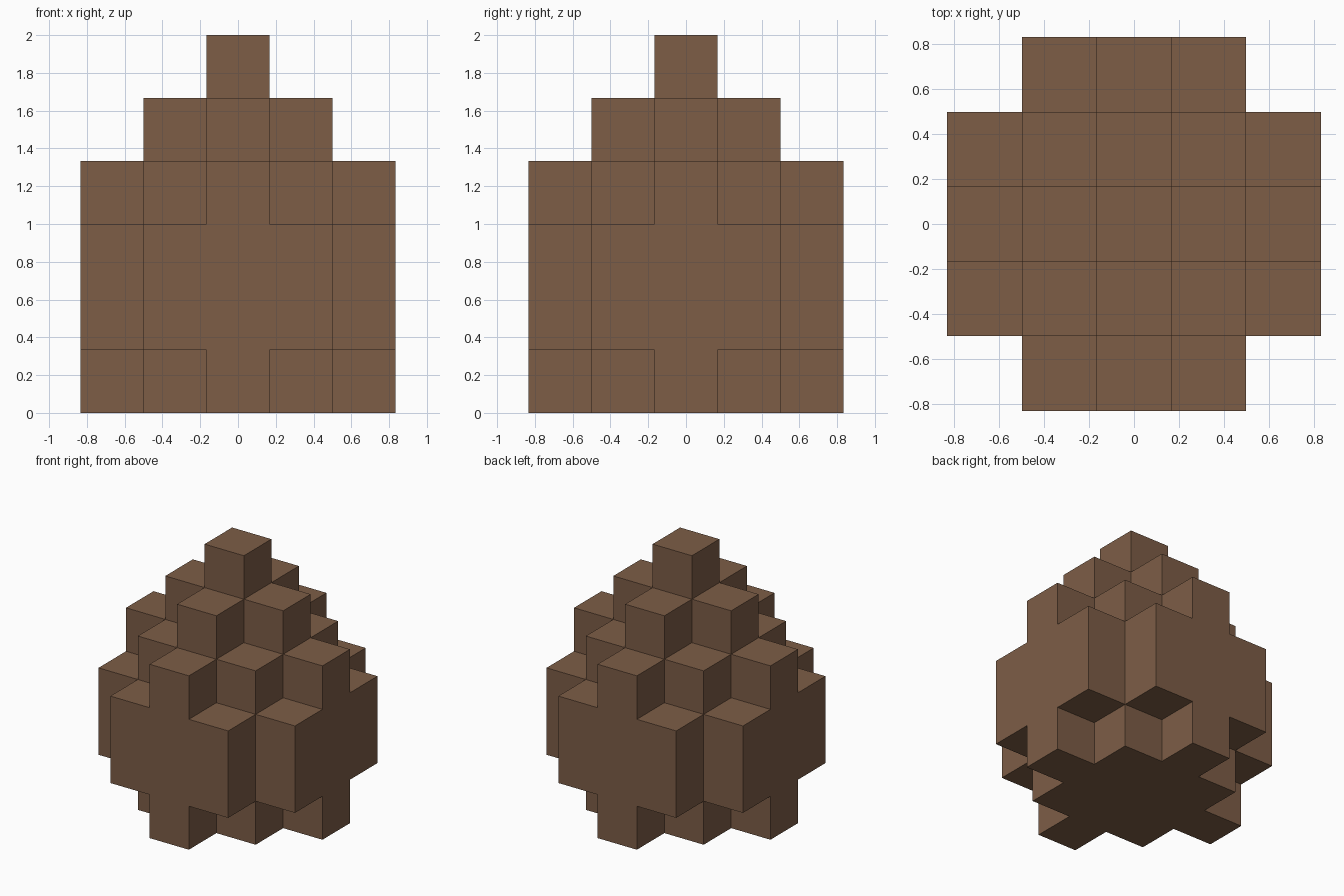
import bpy
import bmesh
import math
from mathutils import Vector

cube = bpy.data.objects.get("Cube")
if cube:
    bpy.data.objects.remove(cube, do_unlink=True)

UNIT = 1 / 3
# Diamond reach of each block layer, from the ground up
LAYER_REACH = [2, 3, 3, 2, 1, 0]

brown = bpy.data.materials.new("earth_brown")
brown.use_nodes = True
colour = (0.205, 0.11, 0.062, 1)
brown.diffuse_color = colour
brown.node_tree.nodes["Principled BSDF"].inputs["Base Color"].default_value = colour

# Cells filled by the layers
cells = {(x, y, z)
         for z, reach in enumerate(LAYER_REACH)
         for x in range(-2, 3)
         for y in range(-2, 3)
         if abs(x) + abs(y) <= reach}

# Outer skin: a square wherever a filled cell meets an empty one
bm = bmesh.new()
for cell in cells:
    centre = Vector(cell) + Vector((0, 0, 0.5))
    for axis in range(3):
        for sign in (-1, 1):
            normal = Vector((0, 0, 0))
            normal[axis] = sign
            if tuple(int(c + n) for c, n in zip(cell, normal)) in cells:
                continue
            u = Vector((0, 0, 0))
            u[(axis + 1) % 3] = 0.5
            v = normal.cross(u)
            middle = centre + normal / 2
            corners = [middle - u - v, middle + u - v, middle + u + v, middle - u + v]
            bm.faces.new([bm.verts.new(p * UNIT) for p in corners])

# Merge the squares into clean flat faces
bmesh.ops.remove_doubles(bm, verts=bm.verts, dist=0.001)
bmesh.ops.dissolve_limit(bm, angle_limit=math.radians(1),
                         verts=bm.verts, edges=bm.edges)

mesh = bpy.data.meshes.new("stepped_block_mound")
bm.to_mesh(mesh)
bm.free()
mesh.materials.append(brown)
mound = bpy.data.objects.new("stepped_block_mound", mesh)
bpy.context.collection.objects.link(mound)
